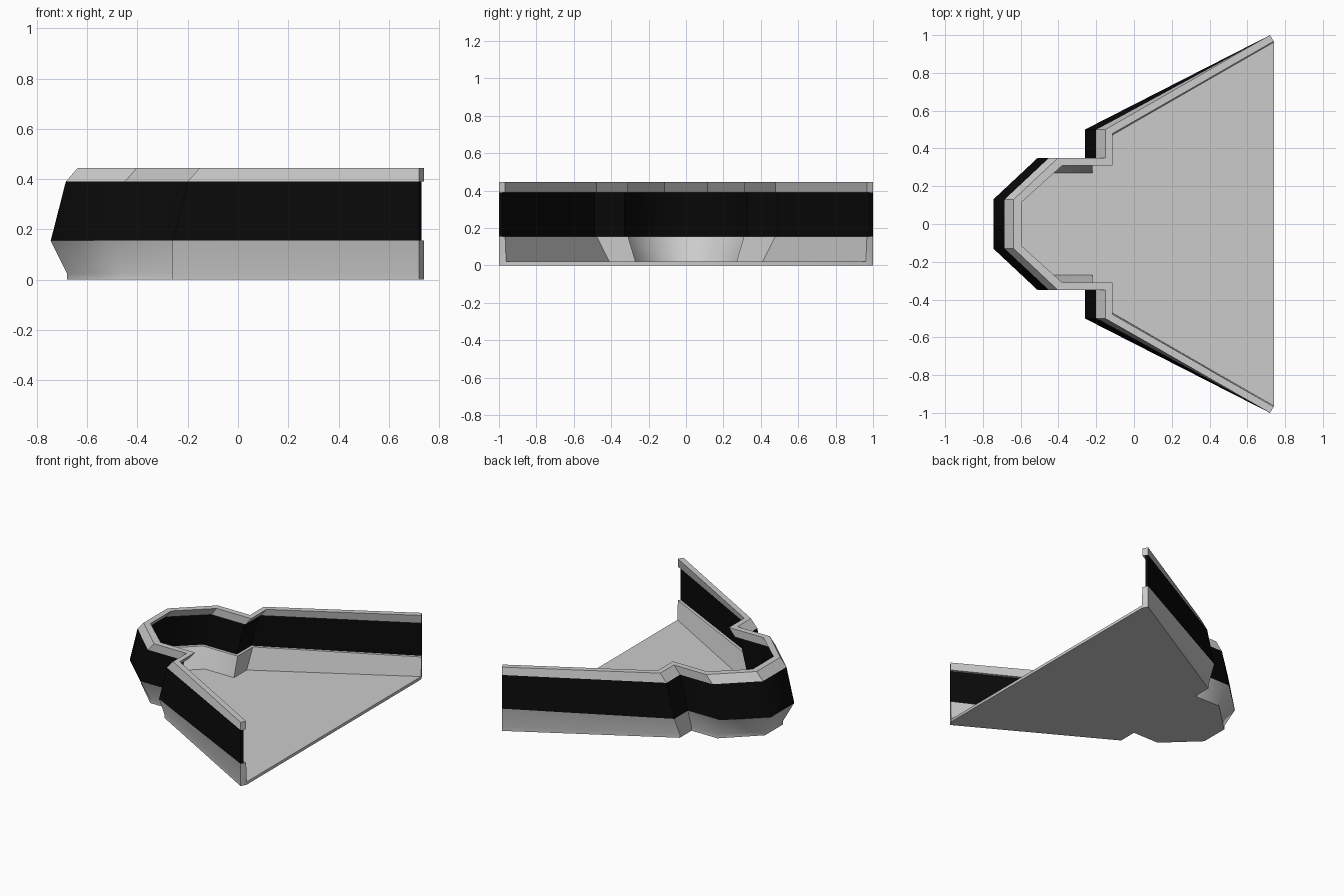
import bpy, bmesh, math

if "Cube" in bpy.data.objects:
    bpy.data.objects.remove(bpy.data.objects["Cube"])

# Half outlines (nose to wing tip) at each key height
OUT_MID = [(-.745, .13), (-.51, .35), (-.26, .35), (-.26, .50), (.72, 1.0)]
IN_MID = [(-.70, .115), (-.485, .31), (-.22, .31), (-.22, .478), (.74, .967)]
OUT_LOW = [(-.68, .10), (-.46, .31), (-.26, .31), (-.26, .44), (.72, 1.0)]
IN_LOW = [(-.64, .09), (-.445, .27), (-.22, .27), (-.22, .41), (.74, .962)]


def shift(path, d):
    # the walls lean back along x; wing tips stay in place
    return [(x + d, y) for x, y in path[:-1]] + [path[-1]]


def blend(a, b, t=.5):
    return [(p[0] + (q[0] - p[0]) * t, p[1] + (q[1] - p[1]) * t)
            for p, q in zip(a, b)]


def ring(bm, half, z):
    full = [(x, -y) for x, y in reversed(half)] + half
    return [bm.verts.new((x, y, z)) for x, y in full]


def strip(bm, a, b):
    for i in range(len(a) - 1):
        bm.faces.new((a[i], a[i + 1], b[i + 1], b[i]))


def finish(bm, name, angle, mat=None):
    bmesh.ops.recalc_face_normals(bm, faces=bm.faces)
    me = bpy.data.meshes.new(name)
    bm.to_mesh(me)
    bm.free()
    ob = bpy.data.objects.new(name, me)
    bpy.context.collection.objects.link(ob)
    if mat:
        me.materials.append(mat)
    bpy.ops.object.select_all(action='DESELECT')
    ob.select_set(True)
    bpy.context.view_layer.objects.active = ob
    bpy.ops.object.shade_smooth_by_angle(angle=math.radians(angle))
    return ob


def wall(name, levels, angle, mat=None):
    # closed wall: section rings joined in a loop, with two end caps
    bm = bmesh.new()
    rings = [ring(bm, p, z) for p, z in levels]
    for a, b in zip(rings, rings[1:] + rings[:1]):
        strip(bm, a, b)
    for end in (0, -1):
        bm.faces.new([r[end] for r in rings])
    return finish(bm, name, angle, mat)


# Lower hull with its floor
bm = bmesh.new()
rings = [ring(bm, p, z) for p, z in
         ((OUT_LOW, 0), (OUT_LOW, .025), (OUT_MID, .155), (IN_MID, .155), (IN_LOW, .02))]
for a, b in zip(rings, rings[1:]):
    strip(bm, a, b)
tips = [bm.verts.new((.74, s * .962, 0)) for s in (-1, 1)]
bm.faces.new(rings[-1])
bm.faces.new([tips[0]] + rings[0] + [tips[1]])
bm.faces.new((tips[0], tips[1], rings[-1][-1], rings[-1][0]))
for end, tip in ((0, tips[0]), (-1, tips[1])):
    bm.faces.new([r[end] for r in rings] + [tip])
finish(bm, "lower_hull", 50)

# Dark window band
black = bpy.data.materials.new("dark_glass")
black.diffuse_color = (.003, .003, .003, 1)
black.use_nodes = True
black.node_tree.nodes["Principled BSDF"].inputs["Base Color"].default_value = black.diffuse_color
inner = blend(OUT_MID, IN_MID)
wall("window_band", [(OUT_MID, .155), (shift(OUT_MID, .06), .39),
                     (shift(inner, .06), .39), (inner, .155)], 50, black)

# Upper rim
wall("upper_rim", [(shift(OUT_MID, .06), .39), (shift(OUT_MID, .108), .445),
                   (shift(IN_MID, .105), .445), (shift(IN_MID, .06), .39)], 30)
